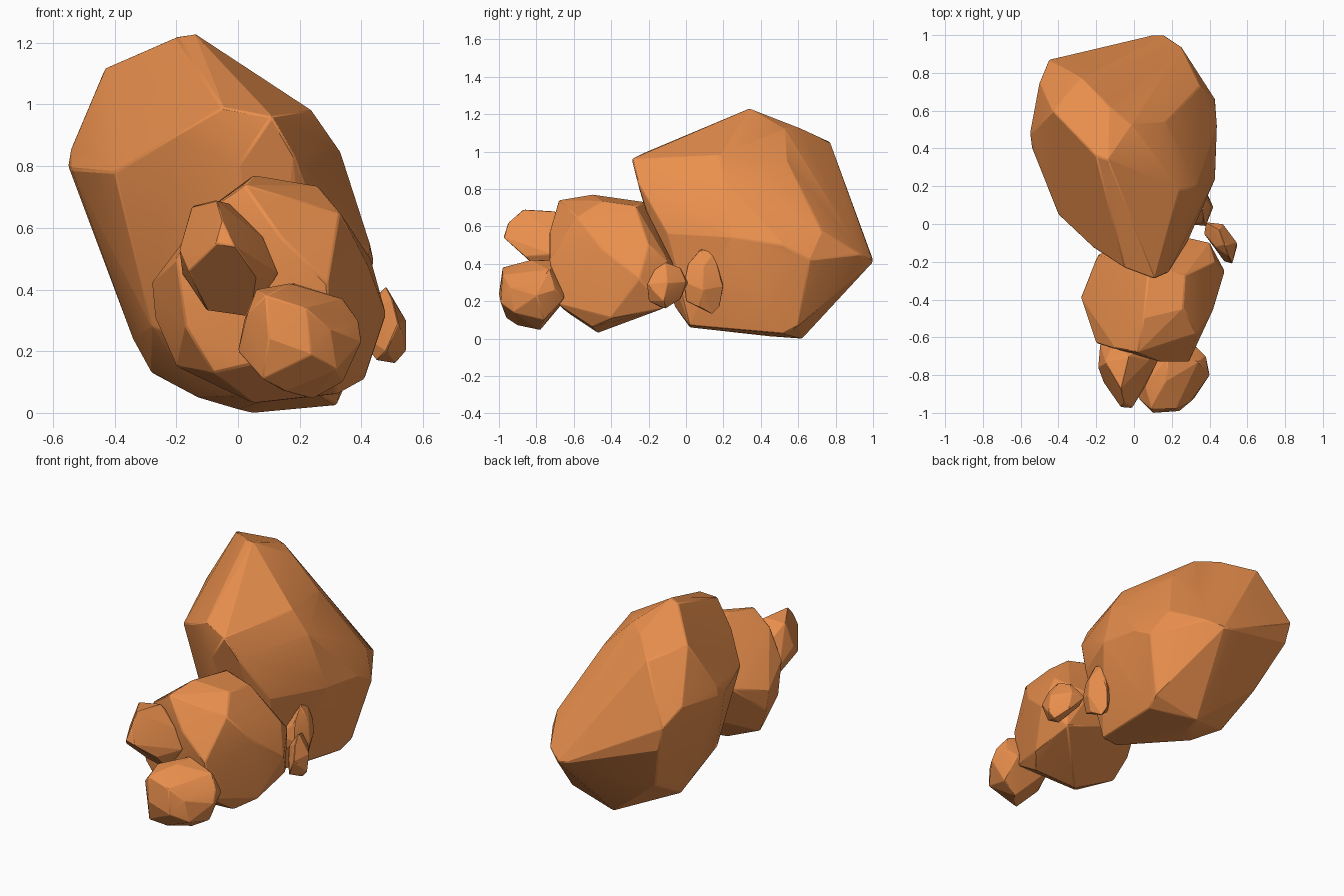
import bpy, bmesh, math

stone = bpy.data.materials.new("orange_stone")
stone.diffuse_color = (0.83, 0.28, 0.075, 1)


def rock(name, corners, wear):
    """Faceted boulder: convex hull of its corner points with worn edges."""
    bm = bmesh.new()
    for c in corners:
        bm.verts.new(c)
    hull = bmesh.ops.convex_hull(bm, input=bm.verts[:])
    loose = {v for v in hull["geom_interior"] + hull["geom_unused"]
             if isinstance(v, bmesh.types.BMVert)}
    bmesh.ops.delete(bm, geom=list(loose), context='VERTS')
    bmesh.ops.dissolve_limit(bm, angle_limit=math.radians(3),
                             verts=bm.verts[:], edges=bm.edges[:])
    bmesh.ops.recalc_face_normals(bm, faces=bm.faces[:])
    mesh = bpy.data.meshes.new(name)
    bm.to_mesh(mesh)
    bm.free()
    mesh.materials.append(stone)
    ob = bpy.data.objects.new(name, mesh)
    bpy.context.collection.objects.link(ob)
    mod = ob.modifiers.new("worn_edges", 'BEVEL')
    mod.width = wear
    mod.segments = 1
    mod.limit_method = 'ANGLE'
    mod.angle_limit = math.radians(25)
    bpy.ops.object.select_all(action='DESELECT')
    ob.select_set(True)
    bpy.context.view_layer.objects.active = ob
    bpy.ops.object.shade_smooth_by_angle(angle=math.radians(14))
    return ob


# Large boulder at the back
rock("large_boulder", [
    # crown and upper back
    (-0.14, 0.34, 1.23), (-0.2, 0.36, 1.22), (-0.43, 0.6, 1.12), (-0.28, 0.77, 1.05),
    (-0.01, 0.53, 1.12), (-0.13, 0.62, 1.12), (0.24, 0.18, 0.98), (0.17, 0.54, 0.94),
    # front brow
    (0.11, -0.29, 0.96), (-0.05, -0.23, 0.99), (-0.22, -0.12, 0.89), (-0.4, 0.05, 0.78),
    (0.18, -0.26, 0.84), (0.0, -0.25, 0.8),
    # left flank
    (-0.54, 0.48, 0.86), (-0.55, 0.48, 0.8), (-0.54, 0.4, 0.79), (-0.5, 0.75, 0.82),
    (-0.45, 0.87, 0.72), (-0.42, 0.86, 0.58),
    (-0.28, 0.1, 0.28), (-0.34, 0.4, 0.24), (-0.28, 0.45, 0.13), (-0.3, 0.72, 0.28),
    # right flank
    (0.33, 0.2, 0.85), (0.35, 0.73, 0.57), (0.43, 0.24, 0.54),
    (0.44, 0.52, 0.5), (0.43, 0.66, 0.42), (0.28, -0.1, 0.56), (0.34, 0.6, 0.07),
    # back point
    (0.1, 1.0, 0.42), (0.16, 1.0, 0.41), (0.25, 0.94, 0.45),
    # underside
    (0.05, 0.62, 0.0), (0.32, 0.52, 0.025), (0.0, 0.45, 0.012), (0.25, 0.02, 0.07),
    (-0.13, 0.35, 0.05), (0.15, 0.02, 0.06), (0.1, -0.06, 0.17)], 0.006)

# Middle boulder
rock("middle_boulder", [
    (0.02, -0.68, 0.74), (0.05, -0.5, 0.77), (0.26, -0.45, 0.735), (0.27, -0.27, 0.71),
    (0.08, -0.22, 0.73), (-0.19, -0.16, 0.5), (-0.28, -0.39, 0.42), (-0.2, -0.63, 0.5),
    (-0.1, -0.66, 0.66), (-0.17, -0.64, 0.28), (0.29, -0.73, 0.42), (0.14, -0.73, 0.57),
    (0.33, -0.58, 0.65), (0.42, -0.45, 0.48), (0.48, -0.25, 0.32), (0.43, -0.2, 0.5),
    (0.4, -0.1, 0.42), (0.4, -0.12, 0.16), (0.41, -0.4, 0.11), (0.32, -0.5, 0.06),
    (0.05, -0.47, 0.03), (-0.2, -0.42, 0.15), (-0.27, -0.38, 0.31), (-0.08, -0.62, 0.13),
    (0.05, -0.66, 0.16), (0.3, -0.68, 0.18), (0.27, -0.07, 0.4), (0.0, -0.12, 0.3)], 0.006)

# Stone leaning out near the top of the middle boulder
rock("upper_front_stone", [
    (-0.07, -0.97, 0.55), (-0.01, -0.975, 0.54), (-0.05, -0.95, 0.62), (-0.16, -0.84, 0.46),
    (-0.19, -0.76, 0.53), (-0.15, -0.73, 0.67), (-0.07, -0.87, 0.69), (-0.03, -0.7, 0.68),
    (0.08, -0.72, 0.57), (0.06, -0.86, 0.44), (0.13, -0.72, 0.45), (0.04, -0.72, 0.31),
    (-0.1, -0.71, 0.33), (-0.18, -0.64, 0.45), (0.1, -0.6, 0.5), (-0.1, -0.6, 0.55)], 0.004)

# Stone on the ground at the front
rock("lower_front_stone", [
    (0.03, -0.93, 0.32), (0.09, -0.98, 0.38), (0.22, -0.98, 0.34), (0.1, -1.0, 0.24),
    (0.24, -0.99, 0.19), (0.3, -0.94, 0.27), (0.0, -0.86, 0.2), (0.08, -0.96, 0.11),
    (0.15, -0.9, 0.07), (0.24, -0.78, 0.045), (0.34, -0.76, 0.1), (0.32, -0.92, 0.14),
    (0.4, -0.8, 0.23), (0.39, -0.77, 0.3), (0.38, -0.7, 0.26), (0.34, -0.73, 0.37),
    (0.17, -0.83, 0.42), (0.18, -0.7, 0.42), (0.06, -0.85, 0.4), (0.02, -0.72, 0.3),
    (0.33, -0.65, 0.22), (0.1, -0.65, 0.2)], 0.004)

# Two pebbles on the right
rock("right_front_pebble", [
    (0.48, -0.11, 0.41), (0.45, -0.03, 0.38), (0.5, -0.17, 0.37), (0.52, -0.21, 0.29),
    (0.545, -0.1, 0.3), (0.545, -0.12, 0.2), (0.51, -0.11, 0.16), (0.48, -0.2, 0.2),
    (0.46, -0.03, 0.21), (0.47, 0.0, 0.3), (0.38, 0.01, 0.3), (0.37, -0.05, 0.27),
    (0.45, -0.14, 0.17), (0.43, -0.12, 0.33)], 0.003)
rock("right_back_pebble", [
    (0.36, 0.08, 0.48), (0.36, 0.15, 0.46), (0.37, 0.01, 0.4), (0.41, 0.09, 0.38),
    (0.42, 0.09, 0.26), (0.38, 0.17, 0.37), (0.37, 0.2, 0.28), (0.35, 0.18, 0.17),
    (0.36, 0.14, 0.13), (0.39, 0.07, 0.17), (0.36, 0.0, 0.2), (0.38, -0.01, 0.3),
    (0.28, 0.0, 0.3), (0.28, 0.15, 0.35), (0.28, 0.1, 0.2)], 0.003)
